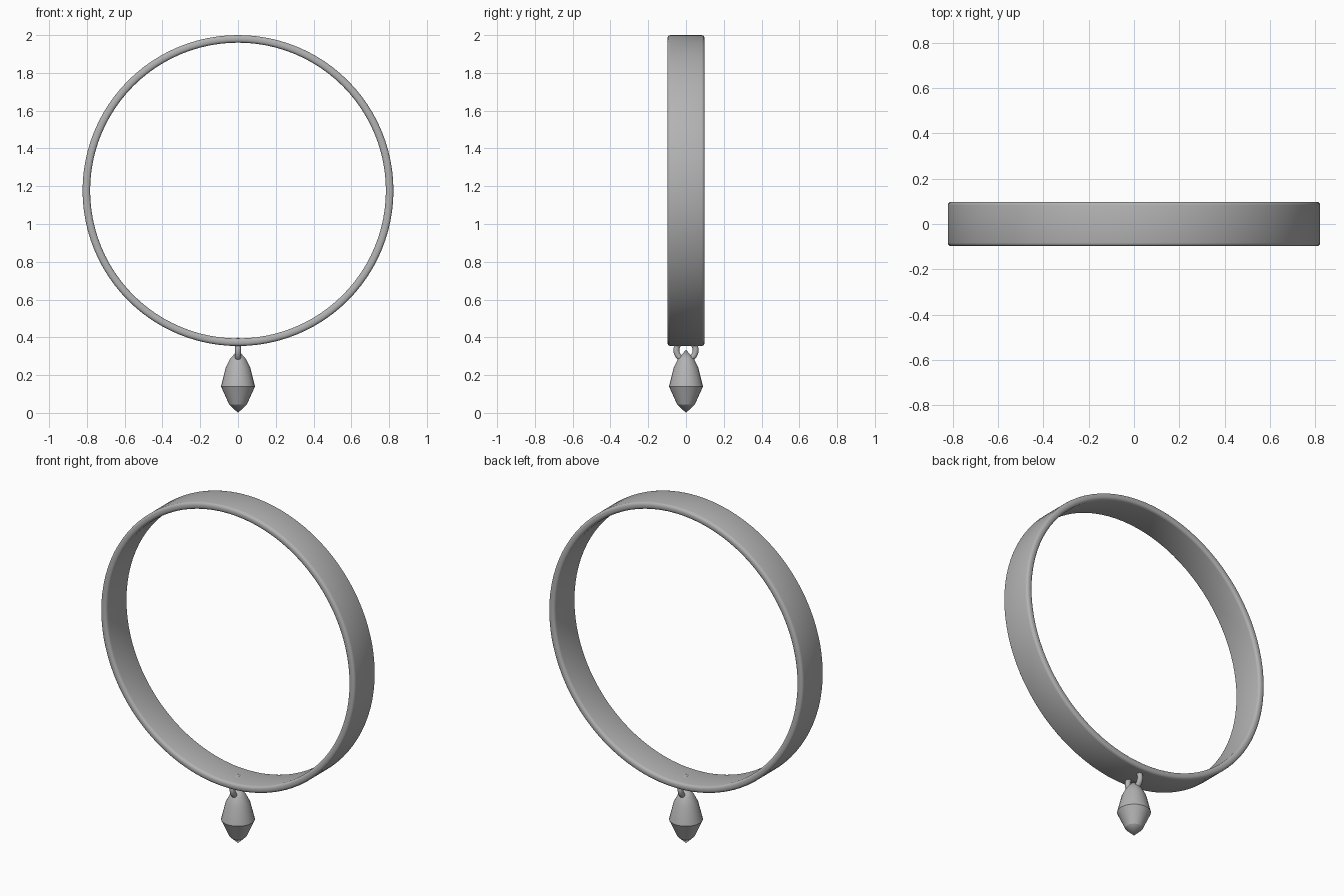
import bpy, math

if "Cube" in bpy.data.objects:
    bpy.data.objects.remove(bpy.data.objects["Cube"])

metal = bpy.data.materials.new("grey metal")
metal.diffuse_color = (0.45, 0.45, 0.45, 1)
metal.use_nodes = True
metal.node_tree.nodes["Principled BSDF"].inputs["Base Color"].default_value = metal.diffuse_color


def finish(ob, name, angle):
    ob.name = name
    ob.data.materials.clear()
    ob.data.materials.append(metal)
    bpy.ops.object.select_all(action='DESELECT')
    ob.select_set(True)
    bpy.context.view_layer.objects.active = ob
    bpy.ops.object.shade_smooth_by_angle(angle=math.radians(angle))


def lathe(name, profile, steps, closed, angle):
    """Spin a (radius, height) profile around z; zero radius makes a pole."""
    verts, rings = [], []
    for r, h in profile:
        n = 1 if r == 0 else steps
        rings.append([len(verts) + i % n for i in range(steps)])
        for i in range(n):
            a = 2 * math.pi * i / steps
            verts.append((r * math.cos(a), r * math.sin(a), h))
    pairs = list(zip(rings, rings[1:] + rings[:1]))
    if not closed:
        pairs.pop()
    faces = []
    for lo, hi in pairs:
        for i in range(steps):
            j = (i + 1) % steps
            faces.append(list(dict.fromkeys((lo[i], lo[j], hi[j], hi[i]))))
    me = bpy.data.meshes.new(name)
    me.from_pydata(verts, [], faces)
    ob = bpy.data.objects.new(name, me)
    bpy.context.collection.objects.link(ob)
    finish(ob, name, angle)
    return ob


# Flat band with rounded rims, axis along y
inner, outer, half, r = 0.783, 0.823, 0.098, 0.015
corners = [(outer - r, -half + r, -90), (outer - r, half - r, 0),
           (inner + r, half - r, 90), (inner + r, -half + r, 180)]
section = [(cx + r * math.cos(math.radians(a0 + k * 30)),
            cy + r * math.sin(math.radians(a0 + k * 30)))
           for cx, cy, a0 in corners for k in range(4)]
band = lathe("bangle_band", section, 96, True, 40)
band.rotation_euler.x = math.pi / 2
band.location.z = 2 - outer

# Small link hanging from the band, lying in the yz plane
bpy.ops.mesh.primitive_torus_add(location=(0, 0, 0.332), rotation=(0, math.pi / 2, 0),
                                 major_radius=0.051, minor_radius=0.0155,
                                 major_segments=32, minor_segments=12)
finish(bpy.context.object, "hanging_link", 40)

# Faceted teardrop bead
lathe("bead_charm", [(0, 0), (0.047, 0.045), (0.09, 0.14), (0.065, 0.24),
                     (0.042, 0.285), (0, 0.335)], 24, False, 20)
